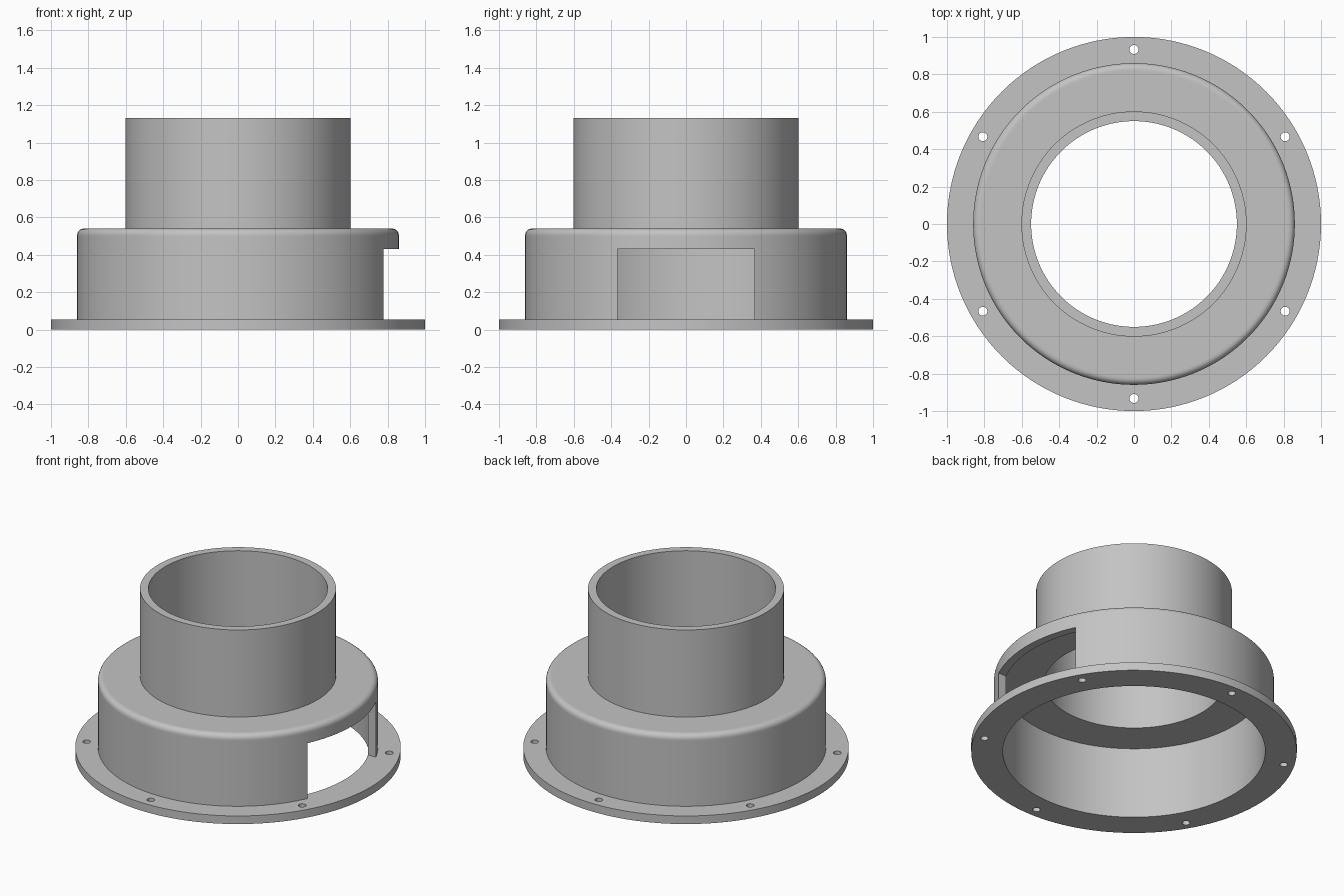
import bpy, bmesh, math
from mathutils import Matrix, Vector

cube = bpy.data.objects.get("Cube")
if cube:
    bpy.data.objects.remove(cube, do_unlink=True)

SEGMENTS = 128
FLANGE_R, HOUSING_R, COLLAR_R = 1.0, 0.86, 0.602
HOUSING_IN, COLLAR_IN = 0.806, 0.55
FLANGE_Z, LEDGE_Z, TOP_Z = 0.055, 0.54, 1.13
WALL, FILLET = 0.055, 0.035

grey = bpy.data.materials.new("plain grey")
grey.use_nodes = True
colour = (0.55, 0.55, 0.55, 1)
grey.diffuse_color = colour
grey.node_tree.nodes["Principled BSDF"].inputs["Base Color"].default_value = colour


def make_object(name, bm):
    bmesh.ops.recalc_face_normals(bm, faces=bm.faces)
    mesh = bpy.data.meshes.new(name)
    bm.to_mesh(mesh)
    bm.free()
    mesh.materials.append(grey)
    obj = bpy.data.objects.new(name, mesh)
    bpy.context.collection.objects.link(obj)
    return obj


def lathe(name, profile):
    """Spin a closed (radius, height) profile around z."""
    bm = bmesh.new()
    rings = []
    for i in range(SEGMENTS):
        a = math.tau * i / SEGMENTS
        rings.append([bm.verts.new((r * math.cos(a), r * math.sin(a), z)) for r, z in profile])
    count = len(profile)
    for i in range(SEGMENTS):
        here, after = rings[i], rings[(i + 1) % SEGMENTS]
        for j in range(count):
            k = (j + 1) % count
            bm.faces.new((here[j], after[j], after[k], here[k]))
    return make_object(name, bm)


# Flange, housing with a rounded shoulder, and collar as one turned body
shoulder = []
for step in range(7):
    a = math.pi / 2 * step / 6
    shoulder.append((HOUSING_R - FILLET + FILLET * math.cos(a),
                     LEDGE_Z - FILLET + FILLET * math.sin(a)))
profile = [(HOUSING_IN, 0), (FLANGE_R, 0), (FLANGE_R, FLANGE_Z), (HOUSING_R, FLANGE_Z),
           (HOUSING_R, LEDGE_Z - FILLET - 0.01), *shoulder,
           (HOUSING_R - FILLET - 0.01, LEDGE_Z), (COLLAR_R, LEDGE_Z),
           (COLLAR_R, TOP_Z), (COLLAR_IN, TOP_Z),
           (COLLAR_IN, LEDGE_Z - WALL), (HOUSING_IN, LEDGE_Z - WALL)]
body = lathe("flanged_collar", profile)

# Side window cutter, sitting on the flange
low, high = Vector((0.6, -0.366, FLANGE_Z)), Vector((0.93, 0.366, 0.43))
bm = bmesh.new()
bmesh.ops.create_cube(bm, size=1)
for v in bm.verts:
    v.co = [high[i] if v.co[i] > 0 else low[i] for i in range(3)]
window = make_object("window_cutter", bm)

# Six bolt hole cutters
bm = bmesh.new()
for i in range(6):
    a = math.radians(90 + 60 * i)
    place = Matrix.Translation((0.933 * math.cos(a), 0.933 * math.sin(a), FLANGE_Z / 2))
    bmesh.ops.create_cone(bm, cap_ends=True, segments=24, radius1=0.024, radius2=0.024,
                          depth=0.2, matrix=place)
holes = make_object("bolt_hole_cutter", bm)

bpy.context.view_layer.objects.active = body
for cutter in (window, holes):
    cut = body.modifiers.new(cutter.name, "BOOLEAN")
    cut.operation = "DIFFERENCE"
    cut.solver = "EXACT"
    cut.object = cutter
    bpy.ops.object.modifier_apply(modifier=cut.name)
    bpy.data.objects.remove(cutter, do_unlink=True)

bpy.ops.object.select_all(action="DESELECT")
body.select_set(True)
bpy.ops.object.shade_smooth_by_angle(angle=math.radians(30))
